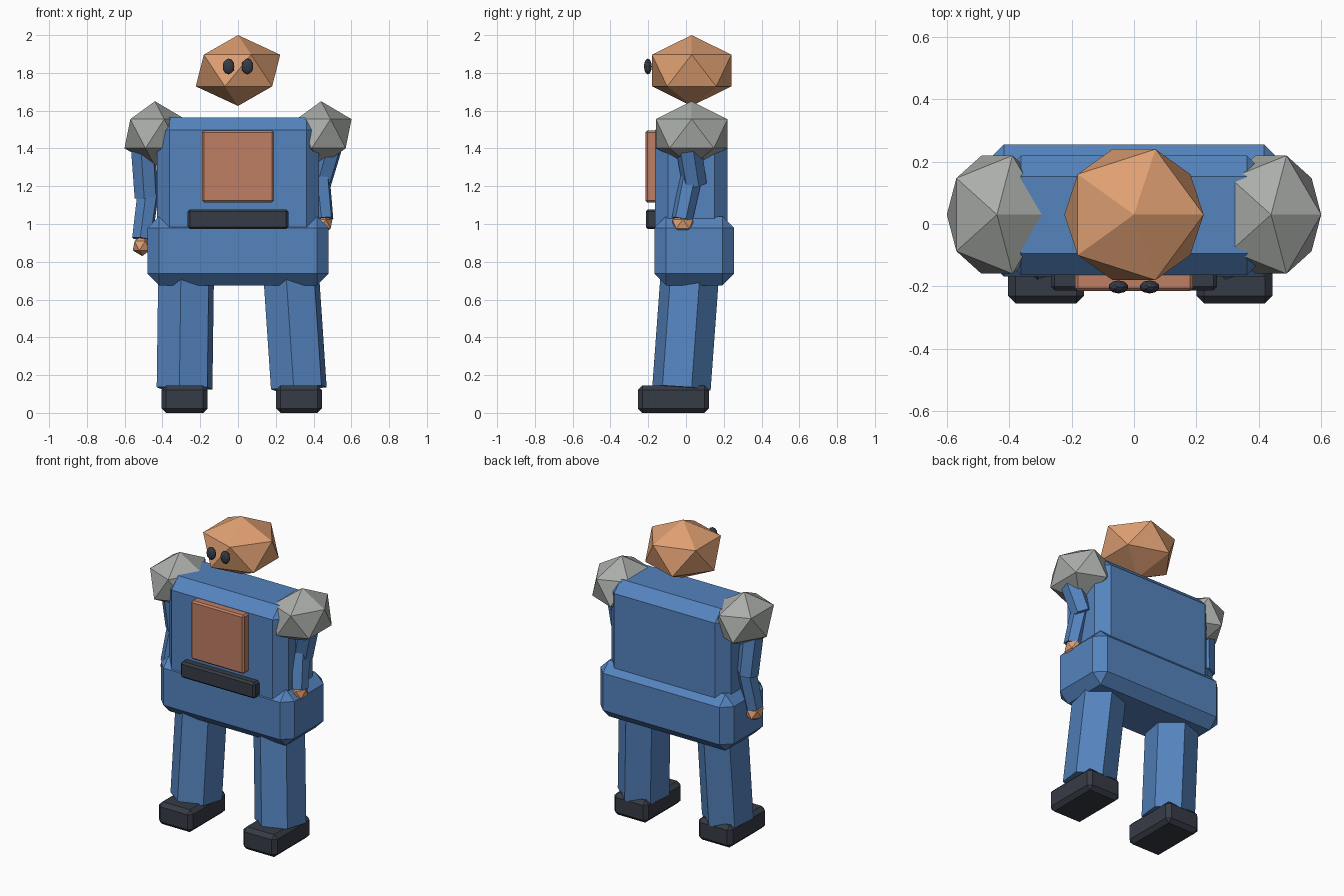
import bpy, bmesh, math
from mathutils import Vector, Matrix

cube = bpy.data.objects.get("Cube")
if cube:
    bpy.data.objects.remove(cube, do_unlink=True)


def material(name, rgb):
    mat = bpy.data.materials.new(name)
    mat.use_nodes = True
    colour = (*rgb, 1.0)
    mat.diffuse_color = colour
    mat.node_tree.nodes["Principled BSDF"].inputs["Base Color"].default_value = colour
    return mat


BLUE = material("blue cloth", (0.09, 0.23, 0.52))
SKIN = material("tan skin", (0.74, 0.35, 0.17))
PLATE = material("copper brown", (0.52, 0.21, 0.125))
GREY = material("grey metal", (0.40, 0.42, 0.40))
DARK = material("dark charcoal", (0.037, 0.044, 0.06))


def finish(bm, name, mat):
    mesh = bpy.data.meshes.new(name)
    bm.to_mesh(mesh)
    bm.free()
    mesh.materials.append(mat)
    obj = bpy.data.objects.new(name, mesh)
    bpy.context.collection.objects.link(obj)
    return obj


def box(name, low, high, bevel, mat):
    """Box between two corners with a single flat chamfer."""
    low, high = Vector(low), Vector(high)
    bm = bmesh.new()
    bmesh.ops.create_cube(bm, size=1)
    bmesh.ops.scale(bm, vec=high - low, verts=bm.verts)
    bmesh.ops.translate(bm, vec=(low + high) / 2, verts=bm.verts)
    bmesh.ops.bevel(bm, geom=bm.edges[:], offset=bevel, segments=1,
                    profile=0.5, affect='EDGES')
    return finish(bm, name, mat)


def ball(name, centre, radii, mat, detail=1):
    """Faceted ball."""
    bm = bmesh.new()
    bmesh.ops.create_icosphere(bm, subdivisions=detail, radius=1)
    bmesh.ops.scale(bm, vec=radii, verts=bm.verts)
    bmesh.ops.translate(bm, vec=centre, verts=bm.verts)
    return finish(bm, name, mat)


def limb(name, start, end, r_start, r_end, mat, twist=-10):
    """Six-sided prism between two points."""
    start, end = Vector(start), Vector(end)
    axis = end - start
    bm = bmesh.new()
    bmesh.ops.create_cone(bm, cap_ends=True, segments=6, radius1=r_start,
                          radius2=r_end, depth=axis.length)
    turn = Vector((0, 0, 1)).rotation_difference(axis).to_matrix().to_4x4()
    spin = Matrix.Rotation(math.radians(twist), 4, 'Z')
    place = Matrix.Translation((start + end) / 2)
    bmesh.ops.transform(bm, matrix=place @ turn @ spin, verts=bm.verts)
    return finish(bm, name, mat)


# Body
box("torso", (-0.43, -0.163, 0.90), (0.43, 0.22, 1.565), 0.068, BLUE)
box("waist", (-0.48, -0.168, 0.675), (0.48, 0.255, 1.04), 0.062, BLUE)
box("chest_plate", (-0.19, -0.215, 1.115), (0.19, -0.14, 1.495), 0.01, PLATE)
box("belt", (-0.267, -0.213, 0.973), (0.267, -0.13, 1.077), 0.012, DARK)

# Head
ball("head", (0, 0.03, 1.8125), (0.25, 0.247, 0.1875), SKIN)
for side, x in (("right", -0.05), ("left", 0.05)):
    ball(side + "_eye", (x, -0.202, 1.834), (0.032, 0.021, 0.042), DARK, 2)

# Shoulders, legs and feet
for side, s, knee_x, hip_x in (("right", -1, -0.283, -0.274), ("left", 1, 0.322, 0.277)):
    ball(side + "_shoulder", (s * 0.44, 0.03, 1.478), (0.18, 0.223, 0.172), GREY)
    limb(side + "_leg", (knee_x, -0.024, 0.13), (hip_x, 0.025, 0.80), 0.157, 0.157, BLUE)
    x = 0.02 + s * 0.3025
    x = s * 0.3025 + 0.02
    box(side + "_foot", (x - 0.122, -0.255, 0), (x + 0.122, 0.122, 0.145), 0.024, DARK)

# Arms, each posed differently
poses = {
    "right": ((-0.505, 0.03, 1.46), (-0.485, 0.06, 1.14),
              (-0.475, 0.06, 1.17), (-0.508, 0.025, 0.92), (-0.507, 0.02, 0.885)),
    "left": ((0.502, 0.005, 1.46), (0.43, 0.045, 1.21),
             (0.43, 0.025, 1.24), (0.452, -0.02, 1.025), (0.45, -0.017, 1.0)),
}
for side, (shoulder, elbow, forearm, wrist, hand) in poses.items():
    limb(side + "_upper_arm", elbow, shoulder, 0.066, 0.07, BLUE)
    limb(side + "_forearm", wrist, forearm, 0.056, 0.06, BLUE)
    ball(side + "_hand", hand, (0.056, 0.065, 0.055), SKIN)
